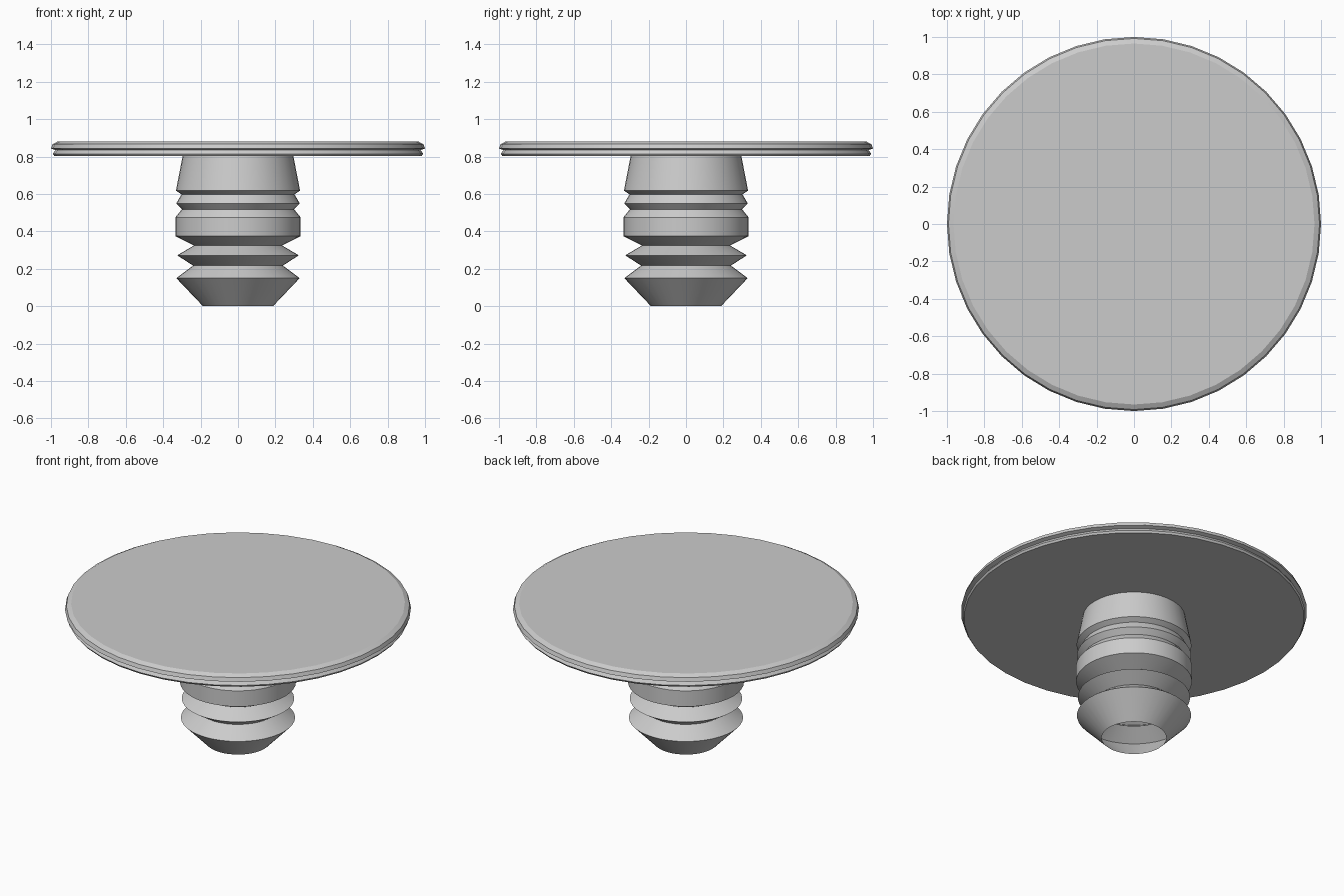
import bpy
import math

if "Cube" in bpy.data.objects:
    bpy.data.objects.remove(bpy.data.objects["Cube"])

SIDES = 40


def lathe(name, profile):
    """Revolve (radius, height) points around z; radius 0 makes a pole."""
    verts, faces, rings = [], [], []
    for r, z in profile:
        start = len(verts)
        count = 1 if r == 0 else SIDES
        for k in range(count):
            a = 2 * math.pi * k / SIDES
            verts.append((r * math.cos(a), r * math.sin(a), z))
        rings.append([start + k % count for k in range(SIDES)])
    for lo, hi in zip(rings, rings[1:]):
        for k in range(SIDES):
            n = (k + 1) % SIDES
            quad = [lo[k], lo[n], hi[n], hi[k]]
            faces.append(list(dict.fromkeys(quad)))
    mesh = bpy.data.meshes.new(name)
    mesh.from_pydata(verts, [], faces)
    obj = bpy.data.objects.new(name, mesh)
    bpy.context.collection.objects.link(obj)
    bpy.ops.object.select_all(action='DESELECT')
    obj.select_set(True)
    bpy.context.view_layer.objects.active = obj
    bpy.ops.object.shade_smooth_by_angle(angle=math.radians(25))
    return obj


# hollow ribbed stem, open at the bottom
lathe("ribbed_stem", [
    (0.187, 0.0), (0.33, 0.15), (0.24, 0.217), (0.325, 0.272),
    (0.235, 0.325), (0.335, 0.375), (0.335, 0.475), (0.30, 0.518),
    (0.33, 0.55), (0.302, 0.598), (0.332, 0.618), (0.296, 0.803),
])

# thin round cap with a grooved rim
lathe("round_cap", [
    (0.296, 0.803), (0.982, 0.803), (0.99, 0.815), (0.976, 0.835),
    (1.0, 0.843), (0.992, 0.866), (0.965, 0.88), (0.0, 0.88),
])
